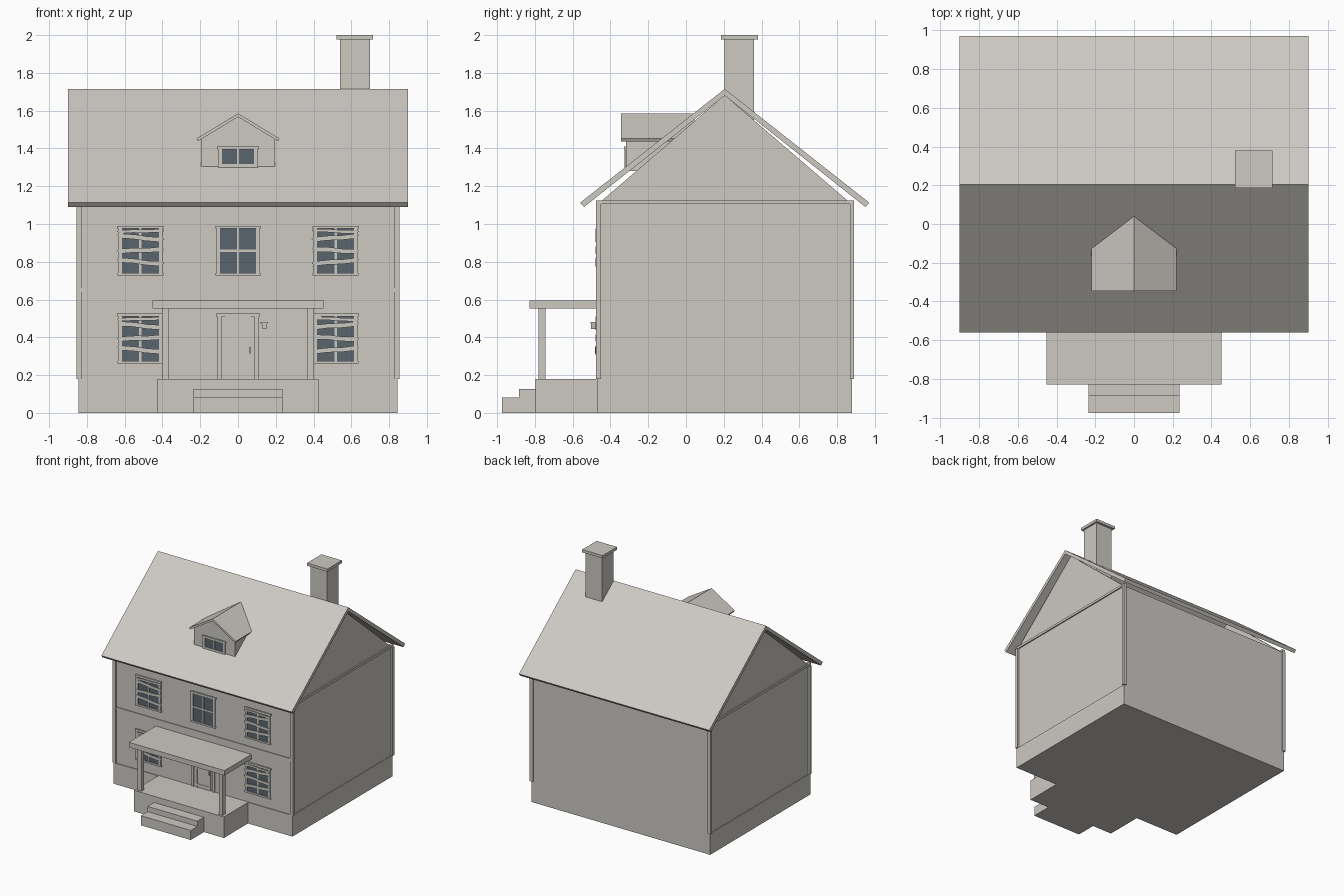
import bpy, bmesh
from math import sin, cos, radians

if "Cube" in bpy.data.objects:
    bpy.data.objects.remove(bpy.data.objects["Cube"])


def material(name, rgb):
    m = bpy.data.materials.new(name)
    m.use_nodes = True
    m.diffuse_color = (*rgb, 1)
    m.node_tree.nodes["Principled BSDF"].inputs["Base Color"].default_value = (*rgb, 1)
    return m


STONE = material("warm_grey", (0.61, 0.585, 0.545))
GLASS = material("slate_blue_glass", (0.10, 0.13, 0.155))


def prism(name, pts, a, b, axis="y", mat=STONE):
    """Extrude a flat outline from a to b along x (outline y,z) or y (outline x,z)."""
    bm = bmesh.new()

    def place(p, t):
        return (t, p[0], p[1]) if axis == "x" else (p[0], t, p[1])

    lo = [bm.verts.new(place(p, a)) for p in pts]
    hi = [bm.verts.new(place(p, b)) for p in pts]
    bm.faces.new(lo)
    bm.faces.new(hi)
    for i in range(len(pts)):
        j = (i + 1) % len(pts)
        bm.faces.new((lo[i], lo[j], hi[j], hi[i]))
    bmesh.ops.recalc_face_normals(bm, faces=bm.faces)
    me = bpy.data.meshes.new(name)
    bm.to_mesh(me)
    bm.free()
    me.materials.append(mat)
    ob = bpy.data.objects.new(name, me)
    bpy.context.collection.objects.link(ob)
    return ob


def box(name, x0, x1, y0, y1, z0, z1, mat=STONE):
    return prism(name, [(x0, z0), (x1, z0), (x1, z1), (x0, z1)], y0, y1, "y", mat)


# House body
WALL = -0.465
box("foundation", -0.845, 0.845, -0.472, 0.88, 0, 0.18)
box("walls", -0.838, 0.838, WALL, 0.88, 0.18, 1.105)
box("belt_board", -0.825, 0.825, -0.471, WALL, 0.64, 0.66)
for s, side in ((1, "left"), (-1, "right")):
    x0, x1 = sorted((s * 0.825, s * 0.855))
    box(side + "_front_corner_board", x0, x1, -0.476, -0.45, 0.18, 1.105)
    box(side + "_back_corner_board", x0, x1, 0.868, 0.89, 0.18, 1.105)
    x0, x1 = sorted((s * 0.82, s * 0.848))
    box(side + "_eave_band", x0, x1, -0.476, 0.89, 1.105, 1.125)
    x0, x1 = sorted((s * 0.82, s * 0.838))
    prism(side + "_gable", [(-0.45, 1.12), (0.86, 1.12), (0.205, 1.682)], x0, x1, "x")

# Main roof: one slab per slope
RIDGE = 0.205
for s, side in ((-1, "front"), (1, "back")):
    prism(side + "_roof",
          [(RIDGE, 1.715), (RIDGE + s * 0.765, 1.113),
           (RIDGE + s * 0.745, 1.09), (RIDGE, 1.68)], -0.9, 0.9, "x")

# Chimney
box("chimney", 0.54, 0.70, 0.205, 0.36, 1.5, 1.978)
box("chimney_cap", 0.522, 0.715, 0.186, 0.38, 1.976, 2.0)


# Windows: glass, frame strips and glazing bars
def window(name, cx, z0, z1, half, wall, bars=True):
    w = 0.02
    box(name + "_glass", cx - half, cx + half, wall - 0.003, wall + 0.005, z0, z1, GLASS)
    front = wall - 0.009
    for s, side in ((-1, "right"), (1, "left")):
        a, b = sorted((cx + s * (half - w), cx + s * half))
        box(f"{name}_{side}_jamb", a, b, front, wall, z0, z1)
    box(name + "_lintel", cx - half - 0.005, cx + half + 0.005, front - 0.002, wall, z1 - 0.015, z1)
    if bars:
        box(name + "_sill", cx - half - 0.004, cx + half + 0.004, front - 0.002, wall, z0, z0 + 0.014)
        zm = (z0 + z1) / 2
        box(name + "_cross_bar", cx - half, cx + half, front + 0.003, wall, zm - 0.006, zm + 0.006)
    box(name + "_upright_bar", cx - 0.006, cx + 0.006, front + 0.003, wall, z0, z1)


# Splintered plank nailed across a window
def plank(name, cx, cz, tilt, half, h):
    ends = [(half, -h), (half - 0.008, -h * 0.3), (half + 0.004, h * 0.2), (half - 0.006, h)]
    outline = ends + [(half * 0.3, h * 0.75), (-half * 0.2, h * 1.1)]
    outline += [(-x, z) for x, z in reversed(ends)]
    outline += [(-half * 0.35, -h * 0.75), (half * 0.25, -h * 1.1)]
    c, s = cos(radians(tilt)), sin(radians(tilt))
    prism(name, [(cx + x * c - z * s, cz + x * s + z * c) for x, z in outline],
          WALL - 0.014, WALL - 0.008)


window("upper_middle_window", 0, 0.727, 0.99, 0.115, WALL)
for floor, z0 in (("upper", 0.727), ("lower", 0.262)):
    for s, side in ((1, "left"), (-1, "right")):
        name = f"{floor}_{side}_window"
        window(name, s * 0.517, z0, z0 + 0.263, 0.118, WALL)
        for i, (dz, tilt) in enumerate(((0.20, -5), (0.134, 3), (0.072, -5), (0.235, 2))):
            plank(f"{name}_plank_{i + 1}", s * 0.515, z0 + dz, tilt * s * -1 if floor == "x" else -tilt * s,
                  0.122, 0.013 if i < 3 else 0.009)

# Porch and steps
box("porch_deck", -0.425, 0.425, -0.797, -0.47, 0, 0.18)
box("porch_roof", -0.452, 0.452, -0.828, -0.46, 0.552, 0.595)
for s, side in ((1, "left"), (-1, "right")):
    x0, x1 = sorted((s * 0.367, s * 0.402))
    box(side + "_porch_post", x0, x1, -0.78, -0.745, 0.18, 0.555)
box("upper_step", -0.236, 0.236, -0.885, -0.797, 0, 0.127)
box("lower_step", -0.236, 0.236, -0.975, -0.885, 0, 0.082)

# Front door
box("door_panel", -0.07, 0.07, WALL - 0.004, WALL, 0.18, 0.508)
box("door_lintel", -0.113, 0.113, WALL - 0.011, WALL, 0.508, 0.53)
for s, side in ((1, "left"), (-1, "right")):
    x0, x1 = sorted((s * 0.088, s * 0.108))
    box(side + "_door_jamb", x0, x1, WALL - 0.009, WALL, 0.18, 0.508)
    x0, x1 = sorted((s * 0.055, s * 0.07))
    box(side + "_door_stile", x0, x1, WALL - 0.007, WALL, 0.18, 0.508)
for i, z in enumerate((0.19, 0.34, 0.477)):
    box(f"door_rail_{i + 1}", -0.055, 0.055, WALL - 0.007, WALL, z, z + 0.022)
box("door_handle", 0.06, 0.068, WALL - 0.018, WALL, 0.315, 0.35)

# Wall lantern
box("lantern_bracket", 0.132, 0.15, -0.485, WALL, 0.462, 0.472)
prism("lantern_body", [(0.13, 0.445), (0.15, 0.445), (0.155, 0.472), (0.125, 0.472)], -0.502, -0.478)
box("lantern_cap", 0.12, 0.16, -0.506, -0.474, 0.472, 0.48)

# Dormer
DORMER = -0.317
prism("dormer_body", [(-0.195, 1.28), (0.195, 1.28), (0.195, 1.45), (0, 1.572), (-0.195, 1.45)],
      DORMER, 0.03)
for s, side in ((1, "left"), (-1, "right")):
    prism(side + "_dormer_roof",
          [(0, 1.585), (s * 0.22, 1.453), (s * 0.212, 1.438), (0, 1.567)], -0.345, 0.045)
window("dormer_window", 0, 1.30, 1.41, 0.105, DORMER, bars=False)
box("dormer_window_sill", -0.09, 0.09, DORMER - 0.009, DORMER, 1.30, 1.318)
